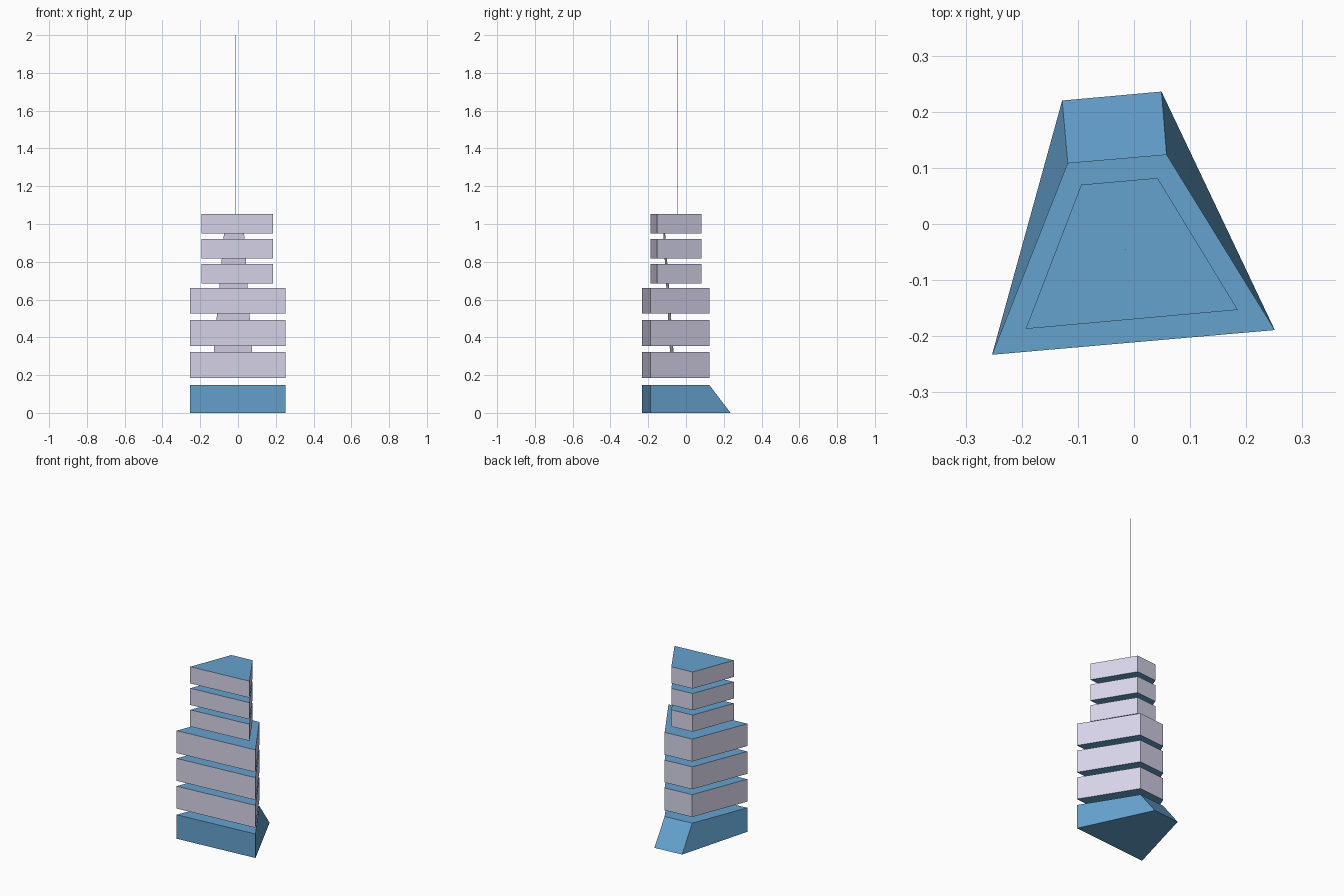
import bpy, bmesh

if "Cube" in bpy.data.objects:
    bpy.data.objects.remove(bpy.data.objects["Cube"])


def mat(name, col):
    m = bpy.data.materials.new(name)
    m.diffuse_color = (*col, 1)
    m.use_nodes = True
    m.node_tree.nodes["Principled BSDF"].inputs["Base Color"].default_value = m.diffuse_color
    return m


blue = mat("blue", (0.13, 0.36, 0.62))
pale = mat("pale_wall", (0.68, 0.66, 0.82))

# Plan outlines, front-left corner first, counter-clockwise
FOOT = [(-0.253, -0.233), (0.251, -0.189), (0.049, 0.236), (-0.128, 0.220)]
WIDE = [(-0.253, -0.233), (0.251, -0.189), (0.058, 0.124), (-0.118, 0.109)]
NARROW = [(-0.193, -0.187), (0.185, -0.153), (0.042, 0.082), (-0.094, 0.070)]


def loft(name, bottom, top, z0, z1, wall, cap):
    bm = bmesh.new()
    lo = [bm.verts.new((x, y, z0)) for x, y in bottom]
    hi = [bm.verts.new((x, y, z1)) for x, y in top]
    n = len(lo)
    bm.faces.new(lo[::-1]).material_index = 1
    bm.faces.new(hi).material_index = 1
    for i in range(n):
        j = (i + 1) % n
        bm.faces.new((lo[i], lo[j], hi[j], hi[i])).material_index = 0
    me = bpy.data.meshes.new(name)
    bm.to_mesh(me)
    bm.free()
    me.materials.append(wall)
    me.materials.append(cap)
    ob = bpy.data.objects.new(name, me)
    bpy.context.collection.objects.link(ob)
    return ob


# Plinth with sloping back
loft("base", FOOT, WIDE, 0.0, 0.147, blue, blue)

# Floating storeys: three wide, three narrow
for i in range(3):
    z = 0.185 + 0.170 * i
    loft(f"lower_storey_{i + 1}", WIDE, WIDE, z, z + 0.137, pale, blue)
    z = 0.686 + 0.132 * i
    loft(f"upper_storey_{i + 1}", NARROW, NARROW, z, z + 0.102, pale, blue)


# Thin tapering inner panel, leaning forward, seen in the gaps
def strip(xl, xr, y):
    d = 0.087 * (xr - xl) / 2
    return [(xl, y - d), (xr, y + d), (xr, y + d + 0.001), (xl, y - d + 0.001)]


loft("inner_panel", strip(-0.139, 0.083, -0.068), strip(-0.070, 0.029, -0.119),
     0.2, 1.0, pale, pale)

# Hair-thin mast on the roof
r = 0.0007
cx, cy = -0.015, -0.046
sq = [(cx - r, cy - r), (cx + r, cy - r), (cx + r, cy + r), (cx - r, cy + r)]
loft("mast", sq, sq, 1.052, 2.0, pale, pale)
